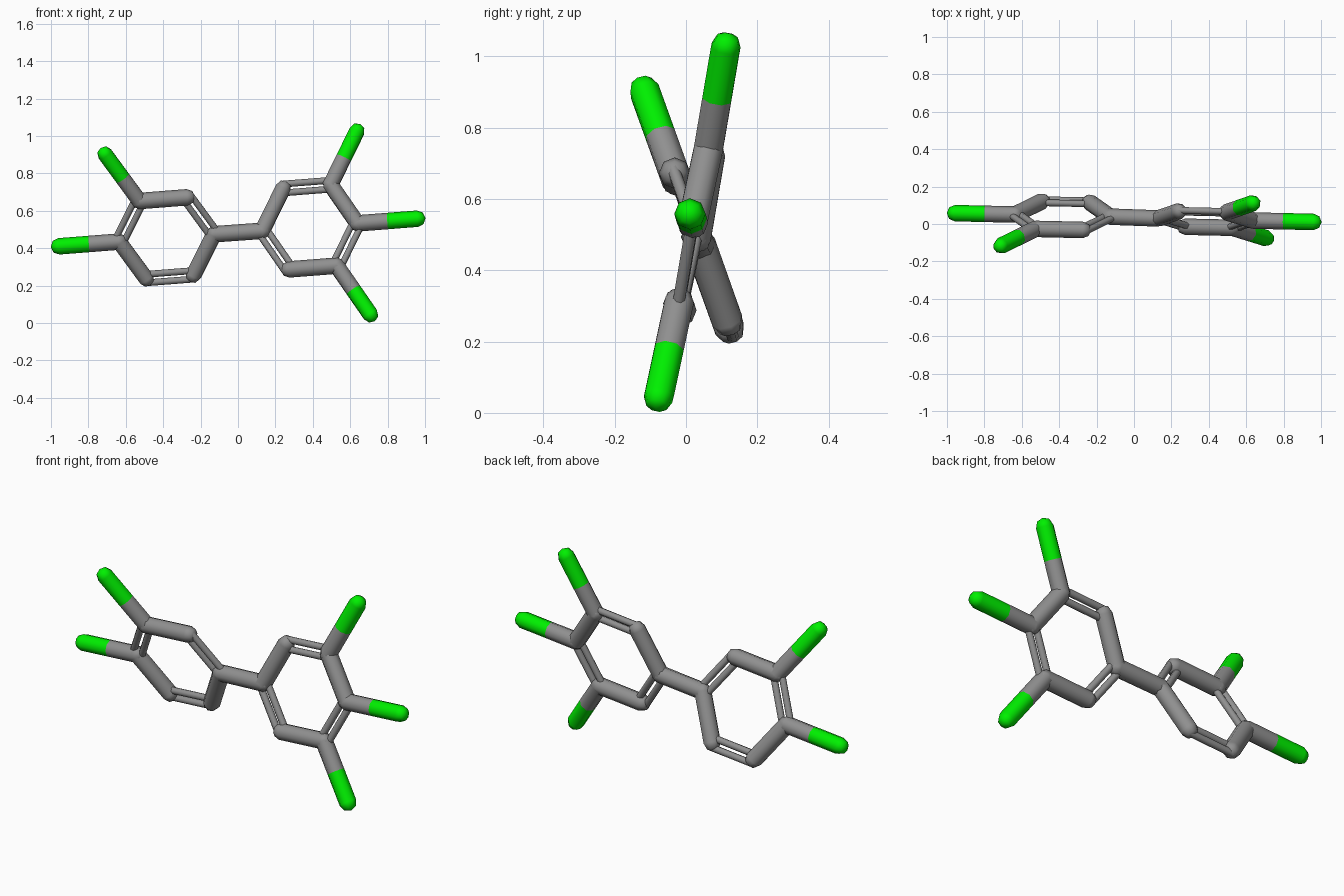
import bpy, bmesh, math
from mathutils import Vector, Matrix

if "Cube" in bpy.data.objects:
    bpy.data.objects.remove(bpy.data.objects["Cube"])

R, THIN, GAP = 0.044, 0.018, 0.024      # stick radius, double stick radius, half spacing
RING, OUTER = 0.255, 0.577              # ring radius, distance of chlorine ends
SIDES = 8


def material(name, rgb):
    m = bpy.data.materials.new(name)
    m.diffuse_color = (*rgb, 1)
    m.use_nodes = True
    m.node_tree.nodes["Principled BSDF"].inputs["Base Color"].default_value = m.diffuse_color
    return m


green = material("green", (0.0, 0.87, 0.0))
grey = material("dark_grey", (0.28, 0.28, 0.28))


def stick(bm, a, b, r, cap_a=True, cap_b=True):
    """Cylinder from a to b with low-poly round ends."""
    d = b - a
    rot = d.to_track_quat('Z', 'Y').to_matrix().to_4x4()
    bmesh.ops.create_cone(bm, cap_ends=False, segments=SIDES, radius1=r, radius2=r,
                          depth=d.length, matrix=Matrix.Translation((a + b) / 2) @ rot)
    for p, use in ((a, cap_a), (b, cap_b)):
        if use:
            bmesh.ops.create_uvsphere(bm, u_segments=SIDES, v_segments=4, radius=r,
                                      matrix=Matrix.Translation(p) @ rot)


def finish(name, bm, mat=grey):
    me = bpy.data.meshes.new(name)
    for f in bm.faces:
        f.smooth = True
    bm.to_mesh(me)
    bm.free()
    me.materials.append(mat)
    ob = bpy.data.objects.new(name, me)
    bpy.context.collection.objects.link(ob)
    return ob


axis = Vector((1, -0.0225, 0.078)).normalized()


def build_ring(side, centre, outward, up, doubles, arms):
    c = Vector(centre)
    u = axis * outward
    v = Vector(up)
    v = (v - axis * v.dot(axis)).normalized()

    def at(i, r):                       # position 0 faces the other ring
        t = math.pi - i * math.pi / 3
        return c + r * (math.cos(t) * u + math.sin(t) * v)

    # six ring bonds, alternating single and double
    for i in range(6):
        a, b = at(i, RING), at(i + 1, RING)
        bm = bmesh.new()
        if i in doubles:
            off = ((a + b) / 2 - c).normalized() * GAP
            for s in (-1, 1):
                stick(bm, a + s * off, b + s * off, THIN)
        else:
            stick(bm, a, b, R)
        finish(f"{side}_ring_bond_{i + 1}", bm)

    # outer arms: grey inner half, green outer half
    for i in arms:
        a, b = at(i, RING), at(i, OUTER)
        m = (a + b) / 2
        bm = bmesh.new()
        stick(bm, a, m, R, True, False)
        finish(f"{side}_arm_{i + 1}_inner", bm)
        bm = bmesh.new()
        stick(bm, m, b, R, False, True)
        finish(f"{side}_arm_{i + 1}_tip", bm, green)
    return at(0, RING)


p = build_ring("left", (-0.382, 0.045, 0.455), -1, (0, -0.335, 0.94), (0, 2, 4), (2, 3))
q = build_ring("right", (0.384, 0.024, 0.513), 1, (0, 0.185, 0.98), (1, 3, 5), (2, 3, 4))

# bond joining the two rings
bm = bmesh.new()
stick(bm, p, q, R)
finish("centre_bond", bm)
